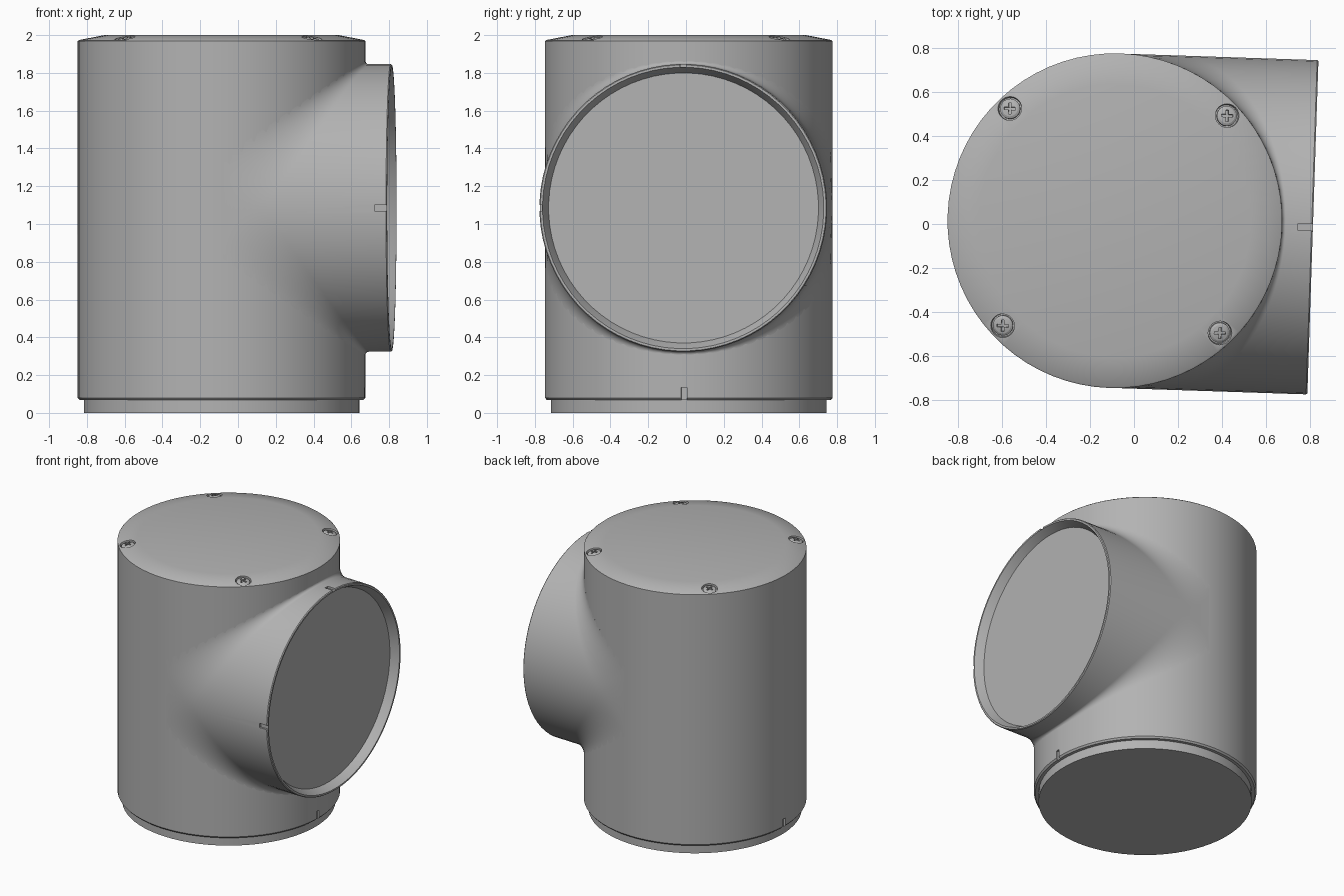
import bpy, bmesh, math
from mathutils import Matrix, Vector

if "Cube" in bpy.data.objects:
    bpy.data.objects.remove(bpy.data.objects["Cube"])

R = 0.762                 # shared radius of body and branch
LENGTH = 0.902            # branch reach from body axis
SEGS = 72
FRAME = Matrix.Translation((-0.087, 0.015, 0)) @ Matrix.Rotation(math.radians(-1.9), 4, 'Z')

grey = bpy.data.materials.new("matte_grey")
grey.use_nodes = True
grey.diffuse_color = (0.45, 0.45, 0.45, 1)
grey.node_tree.nodes["Principled BSDF"].inputs["Base Color"].default_value = grey.diffuse_color


def finish(name, bm, matrix=FRAME):
    bmesh.ops.recalc_face_normals(bm, faces=bm.faces)
    mesh = bpy.data.meshes.new(name)
    bm.to_mesh(mesh)
    bm.free()
    mesh.transform(matrix)
    mesh.materials.append(grey)
    obj = bpy.data.objects.new(name, mesh)
    bpy.context.collection.objects.link(obj)
    return obj


def loft(rows, start, end):
    """Closed skin through rings of points, capped by a fan at each end."""
    bm = bmesh.new()
    rings = [[bm.verts.new(p) for p in row] for row in rows]
    n = len(rings[0])
    for a, b in zip(rings, rings[1:]):
        for i in range(n):
            j = (i + 1) % n
            bm.faces.new((a[i], a[j], b[j], b[i]))
    for ring, tip in ((rings[0], start), (rings[-1], end)):
        v = bm.verts.new(tip)
        for i in range(n):
            bm.faces.new((ring[i], ring[(i + 1) % n], v))
    return bm


def lathe(profile, segs):
    """Revolve (radius, height) points about z."""
    rows = [[(r * math.cos(2 * math.pi * i / segs), r * math.sin(2 * math.pi * i / segs), z)
             for i in range(segs)] for r, z in profile]
    return loft(rows, (0, 0, profile[0][1]), (0, 0, profile[-1][1]))


def box(centre, size, matrix=FRAME):
    bm = bmesh.new()
    bmesh.ops.create_cube(bm, size=1, matrix=Matrix.Translation(centre) @ Matrix.Diagonal((*size, 1)))
    return finish("cutter", bm, matrix)


def cut(target, cutters):
    for c in cutters:
        mod = target.modifiers.new("cut", 'BOOLEAN')
        mod.operation, mod.solver, mod.object = 'DIFFERENCE', 'EXACT', c
        bpy.context.view_layer.objects.active = target
        bpy.ops.object.modifier_apply(modifier=mod.name)
        bpy.data.objects.remove(c)


# Upright body with a stepped foot and a sloping lid rim
body = finish("body", lathe([(0.73, 0), (0.73, 0.068), (0.752, 0.068), (R, 0.08),
                             (R, 1.968), (0.755, 1.974), (0.62, 2.0)], SEGS))

# Side branch: socket, rim, tube, then a fillet that widens towards the sides
angles = [2 * math.pi * (i + 0.5) / SEGS for i in range(SEGS)]
MID = 1.085


def ring(r, x):
    return [(x, r * math.sin(a), MID + r * math.cos(a)) for a in angles]


rows = [ring(0.715, LENGTH - 0.06), ring(0.738, LENGTH - 0.012), ring(0.745, LENGTH),
        ring(0.757, LENGTH), ring(R, LENGTH - 0.006)]
STEPS = 10
for s in range(STEPS + 1):
    t = s / STEPS * math.pi / 2
    row = []
    for a in angles:
        c = R * abs(math.cos(a))
        k = 0.245 - 0.3 * c
        z = c + k * (1 - math.cos(t))
        row.append((c + k * (1 - math.sin(t)), R * math.sin(a),
                    MID + math.copysign(z, math.cos(a))))
    rows.append(row)
branch = finish("branch", loft(rows, (LENGTH - 0.06, 0, MID), (0.1, 0, MID)))

# Index notches on the branch rim and the body foot
cut(branch, [box((LENGTH - 0.03, 0, MID + R), (0.075, 0.032, 0.03)),
             box((LENGTH - 0.03, -R, MID), (0.075, 0.03, 0.032))])
cut(body, [box((s * R, 0, 0.1), (0.03, 0.03, 0.07)) for s in (-1, 1)])

# Four countersunk cross-head screws in the lid rim
for q in range(4):
    angle = math.radians(45 + 90 * q)
    place = FRAME @ Matrix.Rotation(angle, 4, 'Z') @ Matrix.Translation((0.70, 0, 1.984)) \
        @ Matrix.Rotation(math.radians(11), 4, 'Y')
    pit = finish("cutter", lathe([(0.052, -0.02), (0.058, 0.03)], 24), place)
    cut(body, [pit])
    head = finish("screw_%d" % (q + 1),
                  lathe([(0.046, -0.025), (0.046, -0.008), (0.036, -0.002), (0.02, 0.001)], 24), place)
    turn = place @ Matrix.Rotation(-angle, 4, 'Z')
    cut(head, [box((0, 0, 0), (0.052, 0.012, 0.024), turn),
               box((0, 0, 0), (0.012, 0.052, 0.024), turn)])

# Smooth shading with crisp rims
for obj in (body, branch):
    bpy.ops.object.select_all(action='DESELECT')
    obj.select_set(True)
    bpy.context.view_layer.objects.active = obj
    bpy.ops.object.shade_smooth_by_angle(angle=math.radians(30))
